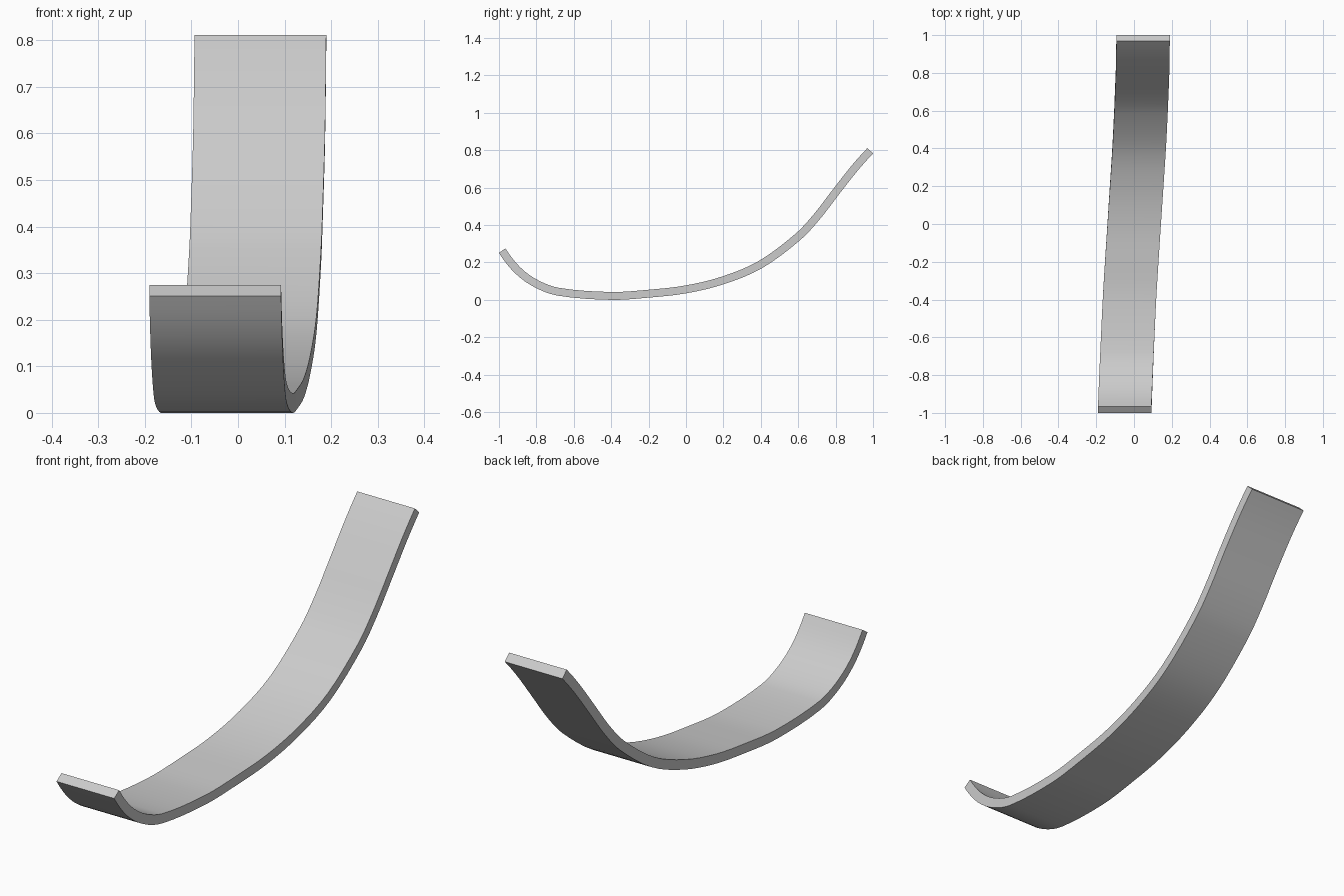
import bpy, bmesh
from mathutils import Vector

if "Cube" in bpy.data.objects:
    bpy.data.objects.remove(bpy.data.objects["Cube"])

WIDTH, THICK, STEPS = 0.283, 0.042, 4

# centre line of the strip: sideways drift x, depth y, height z
path = [Vector(p) for p in (
    (-0.049, -0.983, 0.263), (-0.046, -0.9, 0.158), (-0.042, -0.8, 0.086),
    (-0.037, -0.68, 0.043), (-0.024, -0.4, 0.021), (-0.012, -0.2, 0.033),
    (0.001, 0.0, 0.056), (0.014, 0.2, 0.105), (0.027, 0.4, 0.19),
    (0.037, 0.6, 0.338), (0.041, 0.7, 0.445), (0.045, 0.8, 0.575),
    (0.047, 0.9, 0.702), (0.048, 0.985, 0.797))]


def smooth_path(pts):
    """Interpolate with tangents scaled to each span's length."""
    n = len(pts)
    tan = []
    for i in range(n):
        a, b = pts[max(i - 1, 0)], pts[min(i + 1, n - 1)]
        tan.append((b - a) / (b.y - a.y))
    tan[0] = (pts[1] - pts[0]) * 2 / (pts[1].y - pts[0].y) - tan[1]
    tan[-1] = (pts[-1] - pts[-2]) * 2 / (pts[-1].y - pts[-2].y) - tan[-2]
    out = []
    for i in range(n - 1):
        h = pts[i + 1].y - pts[i].y
        for k in range(STEPS):
            t = k / STEPS
            out.append(pts[i] * (2*t**3 - 3*t**2 + 1) + pts[i + 1] * (3*t**2 - 2*t**3)
                       + tan[i] * h * (t**3 - 2*t**2 + t) + tan[i + 1] * h * (t**3 - t**2))
    return out + [pts[-1]]


# curved strip: sweep a rectangle along the path
line = smooth_path(path)
bm = bmesh.new()
rings = []
for i, p in enumerate(line):
    d = line[min(i + 1, len(line) - 1)] - line[max(i - 1, 0)]
    up = Vector((0, -d.z, d.y)).normalized() * THICK / 2
    side = Vector((WIDTH / 2, 0, 0))
    rings.append([bm.verts.new(p + s * side + u * up)
                  for s, u in ((-1, -1), (1, -1), (1, 1), (-1, 1))])
for a, b in zip(rings, rings[1:]):
    for j in range(4):
        k = (j + 1) % 4
        bm.faces.new((a[j], a[k], b[k], b[j]))
bm.faces.new(rings[0])
bm.faces.new(rings[-1])
bmesh.ops.recalc_face_normals(bm, faces=bm.faces)

mesh = bpy.data.meshes.new("curved_strip")
bm.to_mesh(mesh)
bm.free()
strip = bpy.data.objects.new("curved_strip", mesh)
bpy.context.collection.objects.link(strip)
bpy.context.view_layer.objects.active = strip
strip.select_set(True)
bpy.ops.object.shade_smooth_by_angle()
